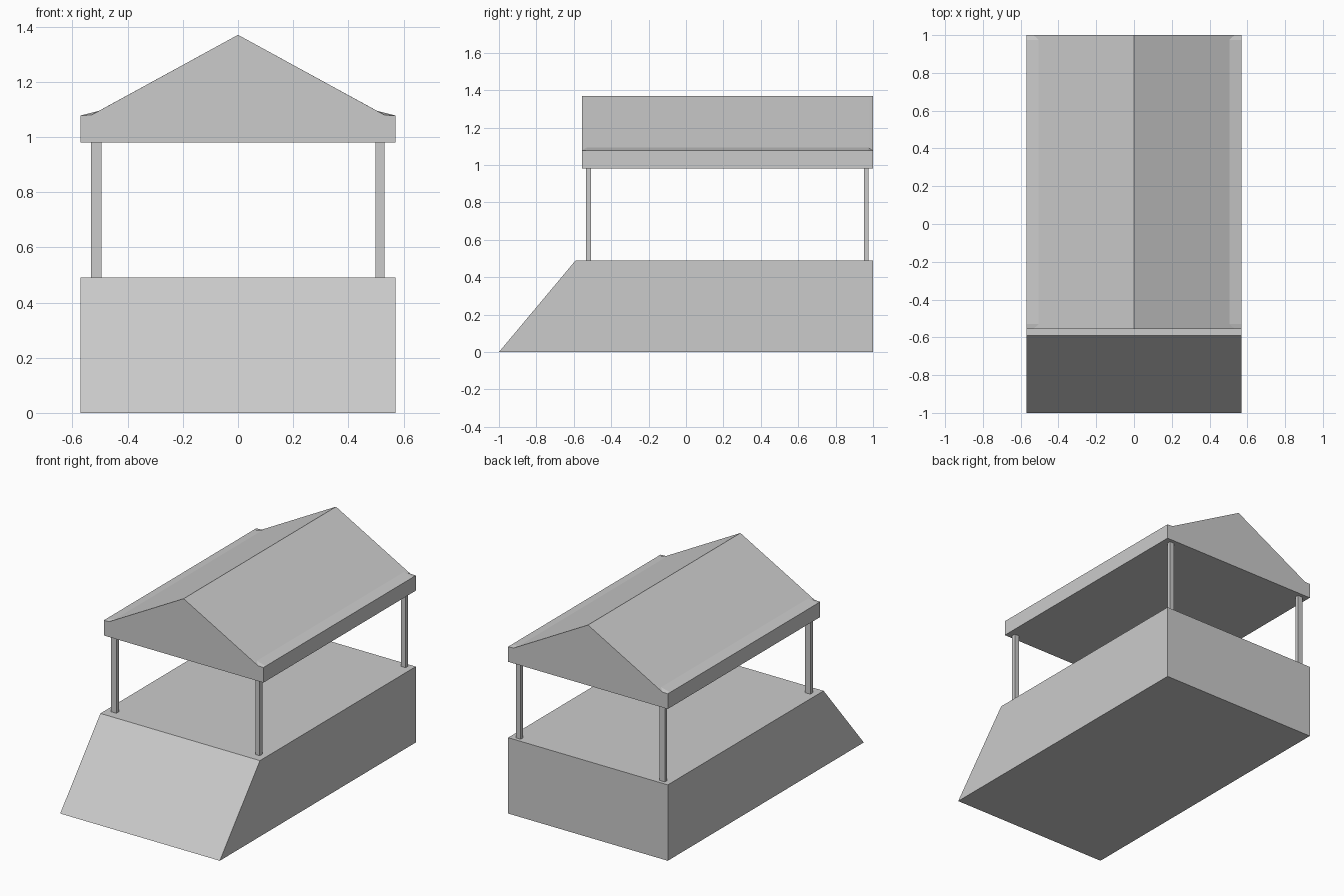
import bpy

if "Cube" in bpy.data.objects:
    bpy.data.objects.remove(bpy.data.objects["Cube"])


def loft(name, sections):
    """Join matching closed cross-sections into a capped solid."""
    n = len(sections[0])
    verts = [p for s in sections for p in s]
    faces = [tuple(range(n))[::-1]]
    for k in range(len(sections) - 1):
        a, b = k * n, (k + 1) * n
        for i in range(n):
            j = (i + 1) % n
            faces.append((a + i, a + j, b + j, b + i))
    last = (len(sections) - 1) * n
    faces.append(tuple(range(last, last + n)))
    mesh = bpy.data.meshes.new(name)
    mesh.from_pydata(verts, [], faces)
    mesh.validate()
    obj = bpy.data.objects.new(name, mesh)
    bpy.context.collection.objects.link(obj)
    return obj


def box(name, x0, x1, y0, y1, z0, z1):
    ring = [(x0, y0), (x1, y0), (x1, y1), (x0, y1)]
    return loft(name, [[(x, y, z) for x, y in ring] for z in (z0, z1)])


# Base block with sloped front
side = [(-1, 0), (1, 0), (1, 0.49), (-0.59, 0.49)]
loft("base", [[(x, y, z) for y, z in side] for x in (-0.57, 0.57)])

# Four posts
for fb, y0, y1 in (("front", -0.535, -0.507), ("back", 0.953, 0.976)):
    for lr, x0, x1 in (("left", -0.533, -0.495), ("right", 0.498, 0.53)):
        box(f"{fb}_{lr}_post", x0, x1, y0, y1, 0.49, 0.98)


# Gabled roof with eaves that flare slightly away from the ends
def roof_section(y, mid_x, mid_z):
    half = [(0.57, 0.98), (0.57, 1.078), (mid_x, mid_z)]
    pts = half + [(0, 1.37)] + [(-x, z) for x, z in reversed(half)]
    return [(x, y, z) for x, z in reversed(pts)]


roof = [(-0.555, 0.532, 1.079), (-0.53, 0.505, 1.094),
        (0.975, 0.505, 1.094), (1.0, 0.532, 1.079)]
loft("roof", [roof_section(*s) for s in reversed(roof)][::-1])

# Make all face normals point outward
for obj in bpy.context.collection.objects:
    bpy.context.view_layer.objects.active = obj
    bpy.ops.object.mode_set(mode="EDIT")
    bpy.ops.mesh.select_all(action="SELECT")
    bpy.ops.mesh.normals_make_consistent(inside=False)
    bpy.ops.object.mode_set(mode="OBJECT")
